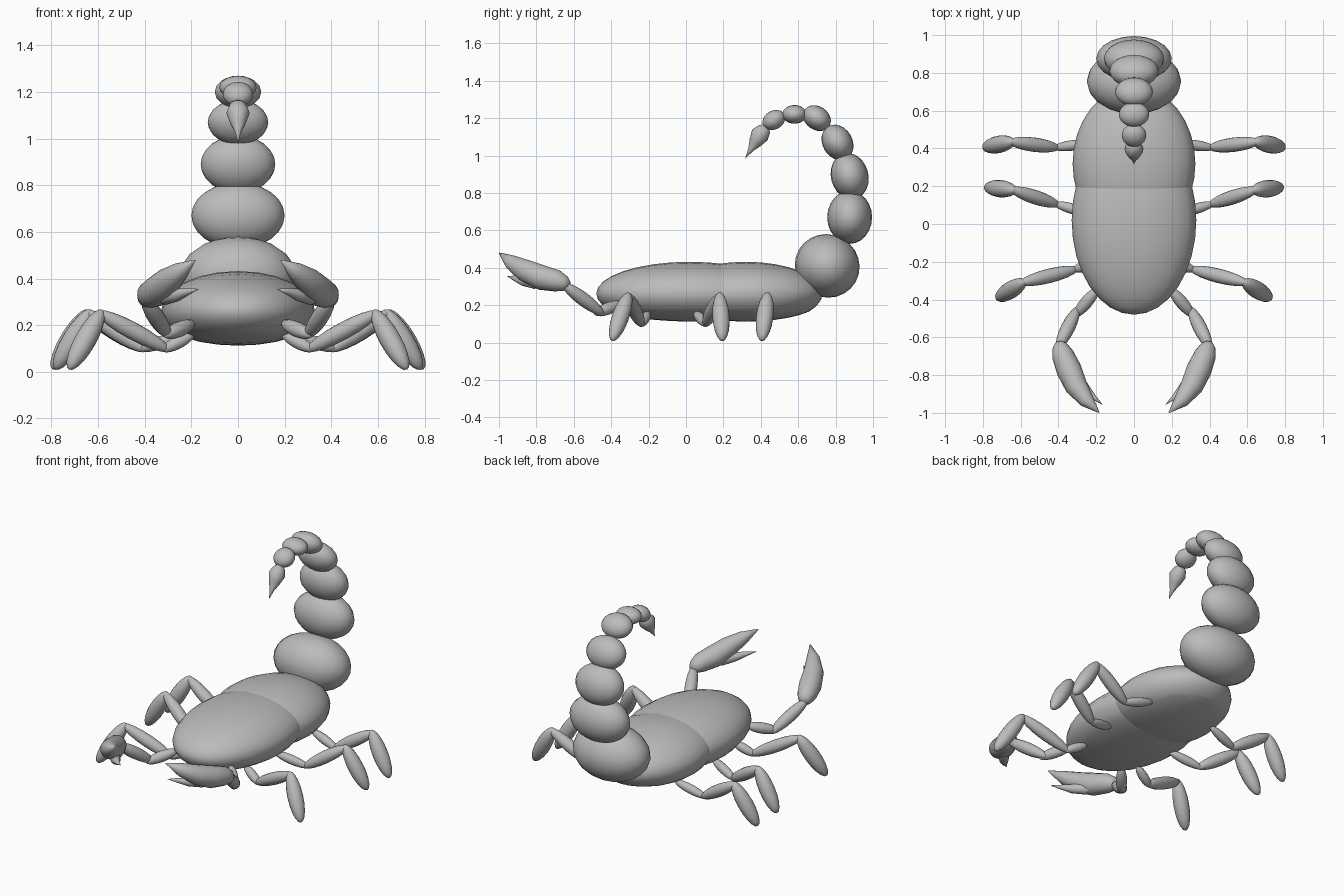
import bpy, bmesh, math
from mathutils import Vector, Matrix

default = bpy.data.objects.get("Cube")
if default:
    bpy.data.objects.remove(default, do_unlink=True)

GREY = (0.5, 0.5, 0.5, 1.0)
shell = bpy.data.materials.new("shell_grey")
shell.use_nodes = True
shell.diffuse_color = GREY
shell.node_tree.nodes["Principled BSDF"].inputs["Base Color"].default_value = GREY


def finish(name, bm):
    bmesh.ops.recalc_face_normals(bm, faces=bm.faces)
    for f in bm.faces:
        f.smooth = True
    mesh = bpy.data.meshes.new(name)
    bm.to_mesh(mesh)
    bm.free()
    mesh.materials.append(shell)
    obj = bpy.data.objects.new(name, mesh)
    bpy.context.collection.objects.link(obj)
    return obj


def ellipsoid(name, centre, radii, rotation, segs=20, rings=12):
    bm = bmesh.new()
    mat = Matrix.Translation(centre) @ rotation.to_4x4() @ Matrix.Diagonal((*radii, 1))
    bmesh.ops.create_uvsphere(bm, u_segments=segs, v_segments=rings, radius=1, matrix=mat)
    return finish(name, bm)


def limb(name, a, b, radius):
    """Spindle-shaped limb segment from a to b."""
    a, b = Vector(a), Vector(b)
    rot = (b - a).to_track_quat('Z', 'Y').to_matrix()
    return ellipsoid(name, (a + b) / 2, (radius, radius, (b - a).length / 2), rot, 16, 10)


def taper(name, path, sides=16):
    """Round tapering form through (x, y, z, radius) stations."""
    bm = bmesh.new()
    pts = [Vector(p[:3]) for p in path]
    rings = []
    for i, p in enumerate(path):
        tangent = pts[min(i + 1, len(pts) - 1)] - pts[max(i - 1, 0)]
        rot = tangent.to_track_quat('Z', 'Y').to_matrix()
        ring = []
        for k in range(sides):
            a = 2 * math.pi * k / sides
            ring.append(bm.verts.new(pts[i] + rot @ Vector((math.cos(a), math.sin(a), 0)) * p[3]))
        rings.append(ring)
    for r0, r1 in zip(rings, rings[1:]):
        for k in range(sides):
            n = (k + 1) % sides
            bm.faces.new((r0[k], r0[n], r1[n], r1[k]))
    bm.faces.new(rings[0])
    bm.faces.new(rings[-1])
    return finish(name, bm)


def body(name, y, radii):
    """Ellipsoid shell with a flattened belly and a crisp lower rim."""
    lengthwise = Matrix.Rotation(math.pi / 2, 3, 'X')
    obj = ellipsoid(name, (0, y, 0.262), (radii[0], radii[2], radii[1]), lengthwise, 24, 16)
    rim = 0.165
    bm = bmesh.new()
    bm.from_mesh(obj.data)
    bmesh.ops.bisect_plane(bm, geom=bm.verts[:] + bm.edges[:] + bm.faces[:],
                           plane_co=(0, 0, rim), plane_no=(0, 0, 1))
    for v in bm.verts:
        if v.co.z < rim:
            v.co.z = rim - (rim - v.co.z) * 0.72
    bm.to_mesh(obj.data)
    bm.free()
    bpy.ops.object.select_all(action='DESELECT')
    obj.select_set(True)
    bpy.context.view_layer.objects.active = obj
    bpy.ops.object.shade_smooth_by_angle(angle=math.radians(35))


# Two body shells
body("front_body", 0.02, (0.33, 0.5, 0.17))
body("rear_body", 0.32, (0.325, 0.41, 0.17))

# Tail beads: y, z, radii, lean forward in degrees
tail = [
    (0.755, 0.41, (0.25, 0.175, 0.168), -30),
    (0.875, 0.67, (0.20, 0.12, 0.142), 0),
    (0.875, 0.89, (0.16, 0.10, 0.125), 15),
    (0.81, 1.07, (0.13, 0.08, 0.10), 30),
    (0.70, 1.20, (0.10, 0.063, 0.08), 55),
    (0.58, 1.22, (0.08, 0.05, 0.065), 90),
    (0.47, 1.19, (0.065, 0.05, 0.064), 120),
]
for i, (y, z, radii, lean) in enumerate(tail):
    ellipsoid(f"tail_segment_{i + 1}", (0, y, z), radii, Matrix.Rotation(math.radians(lean), 3, 'X'))

# Stinger bulb and point
taper("stinger", [(0, 0.43, 1.16, 0.012), (0, 0.42, 1.143, 0.036), (0, 0.395, 1.11, 0.05),
                  (0, 0.37, 1.07, 0.035), (0, 0.345, 1.03, 0.014), (0, 0.317, 0.985, 0.001)])

# Legs: hip, ankle, knee and foot points on the left side
legs = {
    "front": [(0.19, -0.20, 0.16), (0.31, -0.24, 0.10), (0.59, -0.31, 0.25), (0.725, -0.395, 0.01)],
    "middle": [(0.22, 0.05, 0.16), (0.41, 0.105, 0.10), (0.64, 0.18, 0.25), (0.785, 0.195, 0.01)],
    "back": [(0.22, 0.43, 0.16), (0.41, 0.405, 0.10), (0.65, 0.435, 0.25), (0.795, 0.405, 0.01)],
}
for side, s in (("left", 1), ("right", -1)):
    def flip(p):
        return (p[0] * s, *p[1:])

    for which, joints in legs.items():
        joints = [Vector(flip(p)) for p in joints]
        for i, (part, r) in enumerate((("hip", 0.028), ("thigh", 0.038), ("shin", 0.046))):
            a, b = joints[i], joints[i + 1]
            over = (b - a).normalized() * 0.02
            start = a - over if i else a
            end = b + over if i < 2 else b
            limb(f"{side}_{which}_leg_{part}", start, end, r)

    # Claw arm, claw and its small lower finger
    limb(f"{side}_arm_base", flip((0.19, -0.34, 0.21)), flip((0.315, -0.49, 0.155)), 0.033)
    limb(f"{side}_forearm", flip((0.295, -0.44, 0.15)), flip((0.405, -0.66, 0.315)), 0.037)
    taper(f"{side}_claw", [flip(p) for p in (
        (0.40, -0.625, 0.31, 0.018), (0.393, -0.645, 0.315, 0.04), (0.378, -0.69, 0.33, 0.058),
        (0.345, -0.77, 0.347, 0.067), (0.305, -0.86, 0.385, 0.06), (0.25, -0.935, 0.43, 0.04),
        (0.185, -0.998, 0.478, 0.003))])
    taper(f"{side}_claw_finger", [flip(p) for p in (
        (0.345, -0.74, 0.32, 0.02), (0.31, -0.81, 0.32, 0.033), (0.26, -0.87, 0.33, 0.027),
        (0.21, -0.92, 0.345, 0.013), (0.168, -0.955, 0.355, 0.001))])
